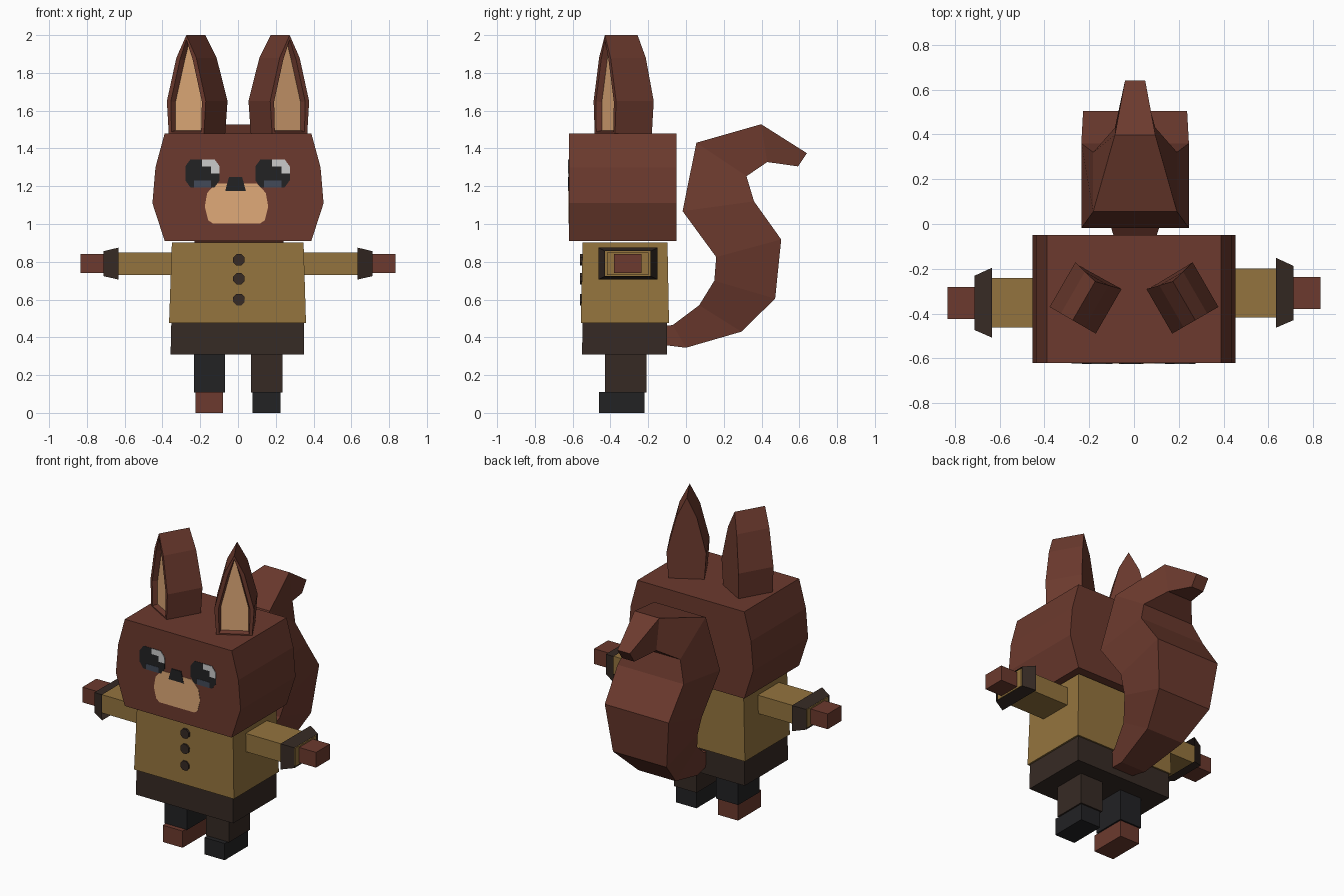
import bpy, bmesh, math
from mathutils import Vector, Matrix

if "Cube" in bpy.data.objects:
    bpy.data.objects.remove(bpy.data.objects["Cube"])


def material(name, r, g, b):
    lin = [(c / 255 / 12.92) if c < 10 else ((c / 255 + 0.055) / 1.055) ** 2.4 for c in (r, g, b)]
    m = bpy.data.materials.new(name)
    m.diffuse_color = (*lin, 1)
    m.use_nodes = True
    m.node_tree.nodes["Principled BSDF"].inputs["Base Color"].default_value = m.diffuse_color
    return m


FUR = material("fur", 108, 58, 46)
TAN = material("tan", 224, 170, 120)
GOLD = material("jacket", 148, 116, 62)
DARK = material("dark_brown", 54, 42, 36)
BLACK = material("charcoal", 34, 34, 36)
WHITE = material("eye_white", 190, 190, 190)
BLUE = material("eye_blue", 66, 74, 88)


def finish(name, bm, *mats):
    bmesh.ops.recalc_face_normals(bm, faces=bm.faces)
    me = bpy.data.meshes.new(name)
    bm.to_mesh(me)
    bm.free()
    ob = bpy.data.objects.new(name, me)
    bpy.context.collection.objects.link(ob)
    for m in mats:
        me.materials.append(m)
    return ob


def loft(name, rings, mat, caps=True):
    """Skin a list of rings having equal point counts."""
    bm = bmesh.new()
    vs = [[bm.verts.new(p) for p in r] for r in rings]
    n = len(vs[0])
    for a, b in zip(vs, vs[1:]):
        for i in range(n):
            j = (i + 1) % n
            bm.faces.new((a[i], a[j], b[j], b[i]))
    if caps:
        bm.faces.new(vs[0])
        bm.faces.new(vs[-1])
    return finish(name, bm, mat)


def rect_z(z, x0, x1, y0, y1):
    return [(x0, y0, z), (x1, y0, z), (x1, y1, z), (x0, y1, z)]


def rect_x(x, y0, y1, z0, z1):
    return [(x, y0, z0), (x, y1, z0), (x, y1, z1), (x, y0, z1)]


def plate(name, pts, y0, y1, mat):
    """Extrude an x-z outline from y0 to y1."""
    return loft(name, [[(x, y, z) for x, z in pts] for y in (y0, y1)], mat)


# Head
half = [(.388, .91), (.453, 1.11), (.437, 1.30), (.388, 1.48)]
plate("head", half + [(-x, z) for x, z in reversed(half)], -.62, -.05, FUR)

# Jacket and shorts
loft("jacket", [rect_z(.475, -.365, .36, -.557, -.09), rect_z(.903, -.35, .347, -.547, -.098)], GOLD)
loft("shorts", [rect_z(.31, -.357, .35, -.55, -.1), rect_z(.478, -.353, .349, -.548, -.1)], DARK)
for i, z in enumerate((.81, .71, .60)):
    disc = [(.005 + .033 * math.cos(a * math.pi / 4 + .39), z + .033 * math.sin(a * math.pi / 4 + .39))
            for a in range(8)]
    plate(f"button_{i}", disc, -.562, -.54, DARK)

# Arms: sleeve, flared open cuff, hand (arms sit at slightly different depths)
for side, s, yc in (("left", -1, -.352), ("right", 1, -.308)):
    loft(f"{side}_sleeve", [rect_x(s * x, yc - .11, yc + .11, .73, .85) for x in (.33, .71)], GOLD)
    loft(f"{side}_cuff", [rect_x(s * .633, yc - .155, yc + .157, .706, .875),
                          rect_x(s * .712, yc - .121, yc + .121, .724, .856)], DARK, caps=False)
    loft(f"{side}_hand", [rect_x(s * x, yc - .072, yc + .072, .74, .84) for x in (.70, .833)], FUR)

# Legs and feet (mismatched colours)
for side, x0, x1, leg, foot in (("left", -.232, -.07, BLACK, FUR), ("right", .07, .235, DARK, BLACK)):
    loft(f"{side}_leg", [rect_z(z, x0, x1, -.43, -.21) for z in (.108, .33)], leg)
    loft(f"{side}_foot", [rect_z(z, x0 + .008, x1 - .01, -.46, -.22) for z in (0, .11)], foot)

# Ears: pointed profile extruded back, with a recessed tan inside, turned outward
for side, s in (("left", -1), ("right", 1)):
    prof = [(.107, 1.47, .225), (.119, 1.65, .23), (.061, 1.88, .215), (0, 2.0, .20)]
    prof += [(-w, z, d) for w, z, d in reversed(prof[:-1])]
    bm = bmesh.new()
    front = [bm.verts.new((w, -.115, z)) for w, z, d in prof]
    back = [bm.verts.new((w, -.115 + d, z)) for w, z, d in prof]
    face = bm.faces.new(front)
    bm.faces.new(back)
    for i in range(7):
        j = (i + 1) % 7
        bm.faces.new((front[i], front[j], back[j], back[i]))
    bmesh.ops.recalc_face_normals(bm, faces=bm.faces)
    bmesh.ops.inset_region(bm, faces=[face], thickness=.024, depth=0)
    bmesh.ops.inset_region(bm, faces=[face], thickness=.012, depth=-.03)
    face.material_index = 1
    bm.transform(Matrix.Translation((s * .216, -.33, 0)) @ Matrix.Rotation(s * math.radians(30), 4, 'Z'))
    finish(f"{side}_ear", bm, FUR, TAN)

# Eyes: dark chamfered plate, stepped highlight and lower glint
for side, cx in (("left", -.188), ("right", .183)):
    def at(pts):
        return [(cx + x, 1.268 + z) for x, z in pts]
    q = [(.064, .074), (.091, .037), (.091, -.037), (.064, -.074)]
    plate(f"{side}_eye", at(q + [(-x, z) for x, z in reversed(q)]), -.622, -.60, BLACK)
    plate(f"{side}_eye_highlight", at([(-.002, .074), (.064, .074), (.091, .037), (.091, 0), (.046, 0),
                                       (.046, .037), (-.002, .037)]), -.624, -.60, WHITE)
    plate(f"{side}_eye_glint", at([(-.045, -.074), (.046, -.074), (.046, -.037), (-.045, -.037)]),
          -.624, -.60, BLUE)

# Muzzle and nose
m = [(.125, 1.003), (.15, 1.02), (.168, 1.092), (.155, 1.165), (.108, 1.214)]
plate("muzzle", [(x - .008, z) for x, z in m + [(-x, z) for x, z in reversed(m)]], -.622, -.60, TAN)
plate("nose", [(-.068, 1.174), (.042, 1.174), (.022, 1.248), (-.048, 1.248)], -.624, -.60, BLACK)

# Tail: (half width, inner y, z, outer y, z) sections along an S curve
sections = [(.075, -.12, .46, -.12, .36), (.09, -.07, .465, 0, .345), (.135, .07, .57, .293, .43),
            (.195, .15, .70, .472, .605), (.232, .16, .825, .504, .918), (.24, -.018, 1.068, .36, 1.12),
            (.187, .055, 1.43, .32, 1.253), (.09, .398, 1.528, .43, 1.328), (.045, .64, 1.375, .593, 1.305)]
loft("tail", [[(.005 - w, a, b), (.005 + w, a, b), (.005 + w, c, d), (.005 - w, c, d)]
              for w, a, b, c, d in sections], FUR)
